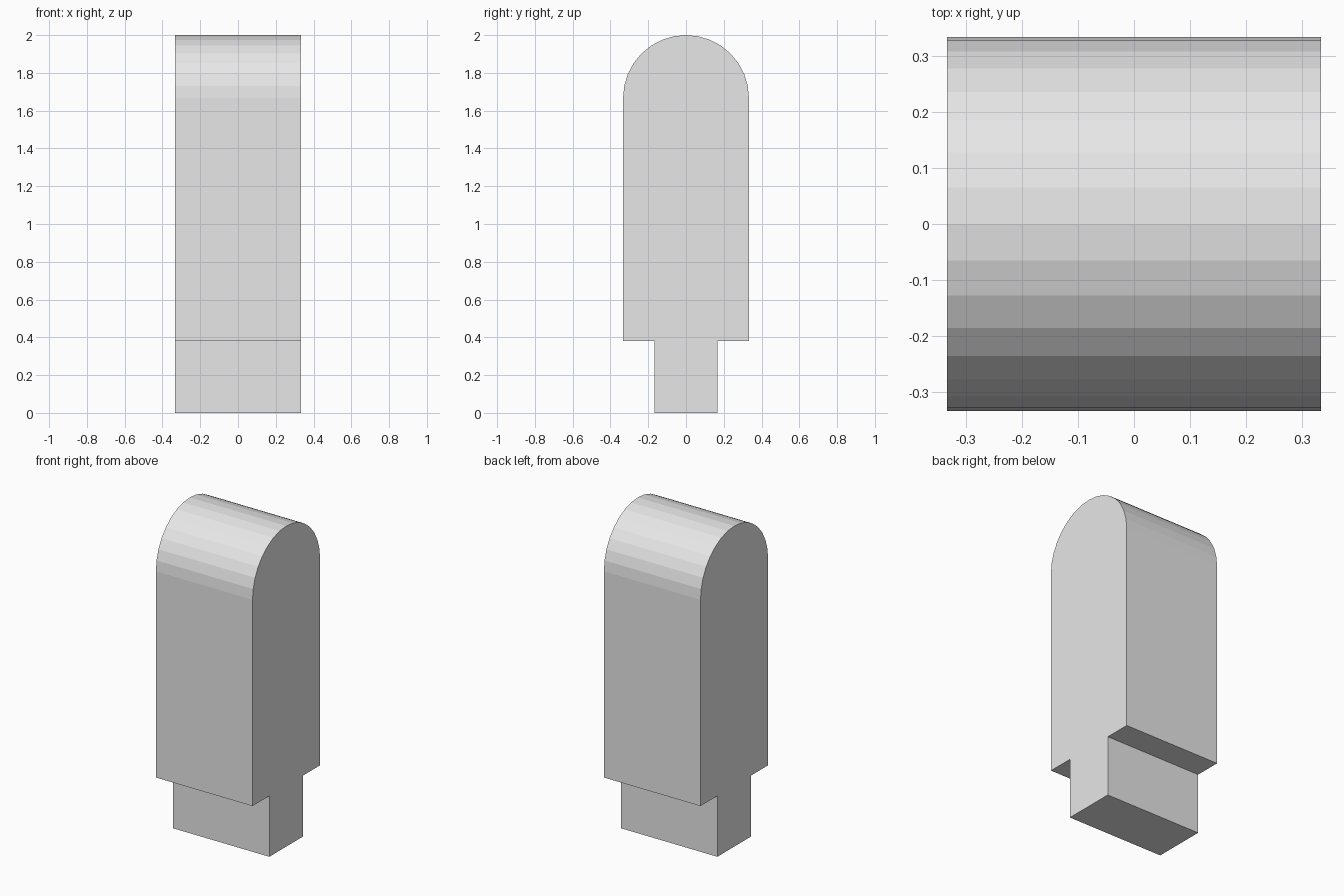
import bpy
import bmesh
from math import cos, sin, pi

cube = bpy.data.objects.get("Cube")
if cube:
    bpy.data.objects.remove(cube, do_unlink=True)

HALF = 1 / 3          # half width of the body, and radius of its top
SHOULDER = 0.38       # height where the tenon meets the body
HEIGHT = 2.0
SEGMENTS = 16

grey = bpy.data.materials.new("light grey")
grey.use_nodes = True
grey.diffuse_color = (0.8, 0.8, 0.8, 1)
grey.node_tree.nodes["Principled BSDF"].inputs["Base Color"].default_value = grey.diffuse_color

# Side profile: narrow tenon, square shoulders, half-round top
profile = [(-HALF / 2, SHOULDER), (-HALF / 2, 0), (HALF / 2, 0),
           (HALF / 2, SHOULDER), (HALF, SHOULDER)]
for i in range(SEGMENTS + 1):
    angle = pi * i / SEGMENTS
    profile.append((HALF * cos(angle), HEIGHT - HALF + HALF * sin(angle)))
profile.append((-HALF, SHOULDER))

# Extrude the profile across the width
bm = bmesh.new()
side = bm.faces.new([bm.verts.new((-HALF, y, z)) for y, z in profile])
extruded = bmesh.ops.extrude_face_region(bm, geom=[side], use_keep_orig=True)
moved = [v for v in extruded["geom"] if isinstance(v, bmesh.types.BMVert)]
bmesh.ops.translate(bm, verts=moved, vec=(2 * HALF, 0, 0))
bmesh.ops.recalc_face_normals(bm, faces=bm.faces)

mesh = bpy.data.meshes.new("rounded_peg")
bm.to_mesh(mesh)
bm.free()
mesh.materials.append(grey)
peg = bpy.data.objects.new("rounded_peg", mesh)
bpy.context.collection.objects.link(peg)
